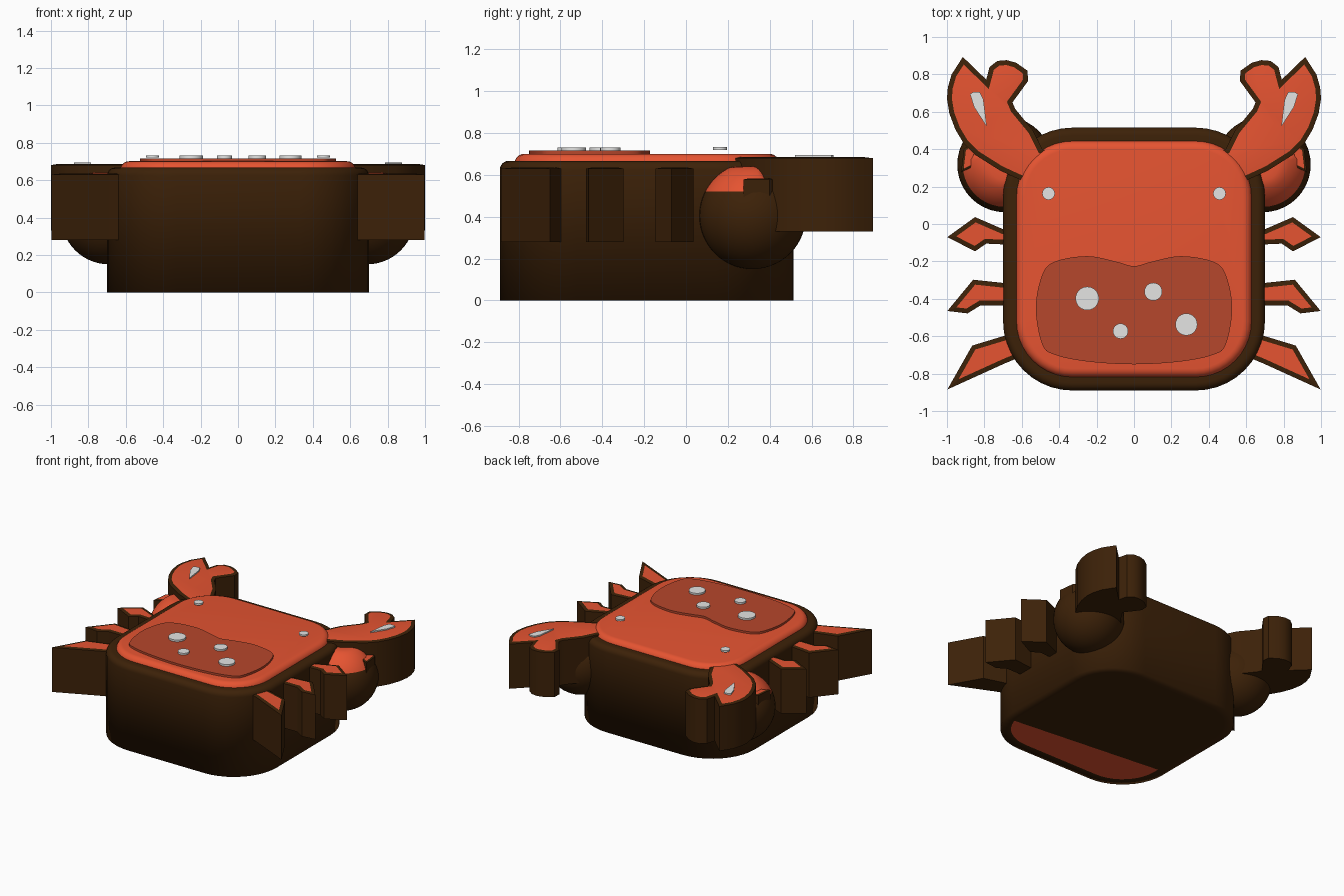
import bpy, bmesh, math
from mathutils import Vector
from mathutils.geometry import interpolate_bezier

if "Cube" in bpy.data.objects:
    bpy.data.objects.remove(bpy.data.objects["Cube"])


def material(name, rgb):
    m = bpy.data.materials.new(name)
    m.diffuse_color = (*rgb, 1)
    m.use_nodes = True
    m.node_tree.nodes["Principled BSDF"].inputs["Base Color"].default_value = m.diffuse_color
    return m


BROWN = material("dark_brown", (0.046, 0.0155, 0.0025))
ORANGE = material("shell_orange", (0.79, 0.088, 0.031))
RUST = material("rust_patch", (0.47, 0.063, 0.025))
PALE = material("pale_grey", (0.78, 0.78, 0.77))


def finish(bm, name, mats, angle=35):
    bmesh.ops.recalc_face_normals(bm, faces=bm.faces[:])
    me = bpy.data.meshes.new(name)
    bm.to_mesh(me)
    bm.free()
    ob = bpy.data.objects.new(name, me)
    bpy.context.collection.objects.link(ob)
    for m in mats:
        me.materials.append(m)
    if angle:
        bpy.ops.object.select_all(action='DESELECT')
        ob.select_set(True)
        bpy.context.view_layer.objects.active = ob
        bpy.ops.object.shade_smooth_by_angle(angle=math.radians(angle))
    return ob


def body_ring(inset, n=10):
    """Rounded square outline."""
    pts = []
    for cx, cy, r, a0 in ((0.33, 0.145, 0.37, 0), (-0.33, 0.145, 0.37, 90),
                          (-0.33, -0.52, 0.37, 180), (0.33, -0.52, 0.37, 270)):
        for i in range(n + 1):
            a = math.radians(a0 + 90 * i / n)
            pts.append((cx + (r - inset) * math.cos(a), cy + (r - inset) * math.sin(a)))
    return pts


def loft(name, rings, mats, angle=35, cut=None):
    """Closed loft through (inset, z) rings; the first cap is orange in front of the cut."""
    bm = bmesh.new()
    loops = [[bm.verts.new((x, y, z)) for x, y in body_ring(i)] for i, z in rings]
    for a, b in zip(loops, loops[1:]):
        for j in range(len(a)):
            bm.faces.new((a[j - 1], a[j], b[j], b[j - 1]))
    cap = bm.faces.new(loops[0])
    bm.faces.new(loops[-1])
    if cut:
        co, no = Vector(cut[0]), Vector(cut[1])
        res = bmesh.ops.bisect_plane(bm, geom=[cap] + cap.edges[:] + cap.verts[:],
                                     plane_co=co, plane_no=no)
        for f in {g for g in res["geom"] if isinstance(g, bmesh.types.BMFace)}:
            if len(f.verts) > 6 and (f.calc_center_median() - co).dot(no) < 0:
                f.material_index = 1
    return finish(bm, name, mats, angle)


def prism(name, pts, z0, z1, mats, border=0.0, side=1, angle=35):
    """Extruded outline; a border leaves a rim around a raised second colour."""
    bm = bmesh.new()
    lo = [bm.verts.new((side * x, y, z0)) for x, y in pts]
    hi = [bm.verts.new((side * x, y, z1)) for x, y in pts]
    bm.faces.new(lo)
    top = bm.faces.new(hi)
    for j in range(len(pts)):
        bm.faces.new((lo[j - 1], lo[j], hi[j], hi[j - 1]))
    bmesh.ops.recalc_face_normals(bm, faces=bm.faces[:])
    if border:
        bmesh.ops.inset_individual(bm, faces=[top], thickness=border, use_even_offset=True)
        top.material_index = 1
        for v in top.verts:
            v.co.z += 0.005
    return finish(bm, name, mats, angle)


def smooth_outline(pts, steps=5):
    """Closed smooth curve through the points."""
    p = [Vector((x, y, 0)) for x, y in pts]
    n, out = len(p), []
    for i in range(n):
        a, b, c, d = p[i - 1], p[i], p[(i + 1) % n], p[(i + 2) % n]
        seg = interpolate_bezier(b, b + (c - a) / 6, c - (d - b) / 6, c, steps + 1)
        out += [(v.x, v.y) for v in seg[:-1]]
    return out


def disc(name, x, y, r, z0, z1):
    pts = [(x + r * math.cos(math.tau * i / 24), y + r * math.sin(math.tau * i / 24))
           for i in range(24)]
    prism(name, pts, z0, z1, [PALE])


def quarter(inset, z, r):
    """Quarter-round edge profile."""
    return [(inset + r * (1 - math.cos(t)), z + r * math.sin(t))
            for t in (math.radians(15 * k) for k in range(7))]


# Outer shell, flat underneath with an orange area towards the front
loft("outer_shell", [(0.075, 0.0), (0, 0)] + quarter(0, 0.625, 0.042) + [(0.09, 0.667)],
     [BROWN, ORANGE], 100, ((0, -0.54, 0), (0.1, 1, 0)))

# Orange back with a rounded edge
loft("back_plate", [(0.07, 0.62)] + quarter(0.07, 0.654, 0.047), [ORANGE])

# Darker patch on the back
half = [(0, -0.225), (-0.10, -0.2), (-0.25, -0.172), (-0.42, -0.20), (-0.49, -0.27),
        (-0.525, -0.45), (-0.49, -0.645), (-0.42, -0.70), (-0.25, -0.735), (0, -0.75)]
patch = half + [(-x, y) for x, y in half[-2:0:-1]]
prism("back_patch", smooth_outline(patch), 0.69, 0.717, [RUST])

# Pale spots on the patch
for i, (x, y, r) in enumerate(((-0.25, -0.398, 0.063), (0.103, -0.362, 0.048),
                               (-0.072, -0.573, 0.041), (0.28, -0.537, 0.059))):
    disc(f"spot_{i + 1}", x, y, r, 0.715, 0.731)

CLAW = [(0.915, 0.893), (0.975, 0.80), (0.995, 0.73), (1.0, 0.67), (0.987, 0.59),
        (0.955, 0.505), (0.91, 0.43), (0.85, 0.37), (0.715, 0.285), (0.595, 0.23),
        (0.5, 0.18), (0.40, 0.36), (0.49, 0.40), (0.54, 0.50), (0.635, 0.615),
        (0.65, 0.65), (0.566, 0.765), (0.57, 0.82), (0.63, 0.862), (0.68, 0.876),
        (0.73, 0.872), (0.772, 0.84), (0.79, 0.772)]
GLINT = [(0.877, 0.695), (0.86, 0.705), (0.825, 0.705), (0.805, 0.665), (0.787, 0.52),
         (0.855, 0.625)]
SPUR = [(0.68, 0.42), (0.845, 0.365), (0.80, 0.28), (0.875, 0.30), (0.925, 0.275),
        (0.91, 0.40), (0.86, 0.44), (0.70, 0.50)]
LEGS = {
    "back_leg": [(0.63, -0.03), (0.70, -0.028), (0.85, 0.037), (0.998, -0.07),
                 (0.85, -0.146), (0.79, -0.105), (0.63, -0.112)],
    "middle_leg": [(0.60, -0.32), (0.70, -0.315), (0.86, -0.298), (0.998, -0.465),
                   (0.89, -0.478), (0.82, -0.435), (0.60, -0.435)],
    "front_leg": [(0.57, -0.55), (0.70, -0.60), (0.865, -0.65), (0.998, -0.885),
                  (0.69, -0.745), (0.57, -0.695)],
}

for side, label in ((1, "right"), (-1, "left")):
    disc(f"{label}_eye", side * 0.457, 0.163, 0.034, 0.72, 0.733)
    prism(f"{label}_claw", CLAW, 0.33, 0.68, [BROWN, ORANGE], 0.026, side)
    prism(f"{label}_claw_glint", GLINT, 0.684, 0.695, [PALE], 0, side)
    for leg, pts in LEGS.items():
        prism(f"{label}_{leg}", pts, 0.28, 0.63, [BROWN, ORANGE], 0.025, side, 0)

    # Pointed spur on the shoulder under the claw
    prism(f"{label}_shoulder_spur", SPUR, 0.49, 0.578, [BROWN, ORANGE], 0.012, side, 0)

    # Round shoulder with an orange cap, flattened towards the claw
    bm = bmesh.new()
    bmesh.ops.create_uvsphere(bm, u_segments=40, v_segments=28, radius=0.255)
    for v in bm.verts:
        v.co += Vector((side * 0.69, 0.318, 0.405))
    bmesh.ops.bisect_plane(bm, geom=bm.verts[:] + bm.edges[:] + bm.faces[:],
                           plane_co=(0, 0, 0.522), plane_no=(0, 0, 1))
    for f in bm.faces:
        c = f.calc_center_median()
        f.material_index = int(c.z > 0.522 and c.y < 0.40)
    for v in bm.verts:
        v.co.z = min(v.co.z, 0.575 if v.co.y > 0.37 else 0.64)
    finish(bm, f"{label}_shoulder", [BROWN, ORANGE])
